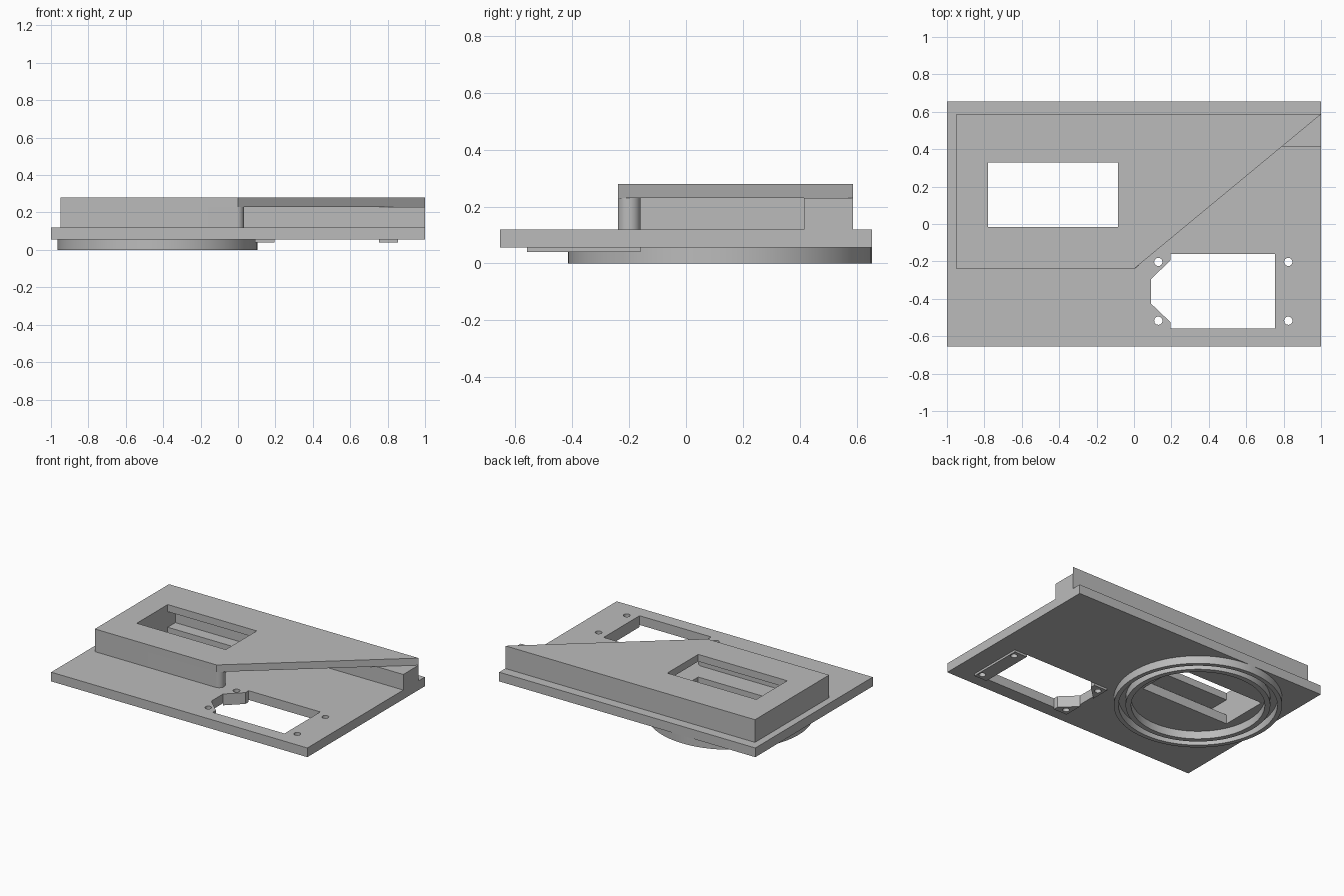
import bpy
import bmesh
from math import sin, cos, pi, radians

cube = bpy.data.objects.get("Cube")
if cube:
    bpy.data.objects.remove(cube, do_unlink=True)

grey = bpy.data.materials.new("plain_grey")
grey.use_nodes = True
COLOR = (0.5, 0.5, 0.5, 1)
grey.diffuse_color = COLOR
grey.node_tree.nodes["Principled BSDF"].inputs["Base Color"].default_value = COLOR


def rect(x0, x1, y0, y1):
    return [(x0, y0), (x1, y0), (x1, y1), (x0, y1)]


def arc(cx, cy, r, start=0, sweep=2 * pi, n=64):
    return [(cx + r * cos(start + sweep * i / n), cy + r * sin(start + sweep * i / n))
            for i in range(n)]


def slab(name, z0, z1, outline, holes=()):
    """Extrude a flat outline with holes between two heights."""
    curve = bpy.data.curves.new(name, 'CURVE')
    curve.dimensions = '2D'
    curve.fill_mode = 'BOTH'
    curve.extrude = (z1 - z0) / 2
    for loop in [outline, *holes]:
        spline = curve.splines.new('POLY')
        spline.points.add(len(loop) - 1)
        for point, (x, y) in zip(spline.points, loop):
            point.co = (x, y, 0, 1)
        spline.use_cyclic_u = True
    temp = bpy.data.objects.new(name + "_profile", curve)
    bpy.context.collection.objects.link(temp)
    bpy.context.view_layer.update()
    deps = bpy.context.evaluated_depsgraph_get()
    mesh = bpy.data.meshes.new_from_object(temp.evaluated_get(deps))
    bpy.data.objects.remove(temp, do_unlink=True)

    # Weld the caps to the sides and keep only the corners sharp
    bm = bmesh.new()
    bm.from_mesh(mesh)
    bmesh.ops.remove_doubles(bm, verts=bm.verts, dist=0.0001)
    bmesh.ops.recalc_face_normals(bm, faces=bm.faces)
    bmesh.ops.translate(bm, verts=bm.verts, vec=(0, 0, (z0 + z1) / 2))
    for f in bm.faces:
        f.smooth = True
        f.material_index = 0
    for e in bm.edges:
        e.smooth = len(e.link_faces) == 2 and e.calc_face_angle() < radians(30)
    bm.to_mesh(mesh)
    bm.free()
    mesh.name = name
    mesh.materials.clear()
    mesh.materials.append(grey)
    obj = bpy.data.objects.new(name, mesh)
    bpy.context.collection.objects.link(obj)
    return obj


BOTTOM, DECK, ROOF, TOP = 0.055, 0.12, 0.23, 0.28
FRONT, BACK, LEFT = -0.24, 0.587, -0.95
window = rect(-0.78, -0.085, -0.015, 0.33)

# Cutout with two chamfered corners, and its screw holes
cutout = [(0.195, -0.16), (0.195, -0.195), (0.09, -0.295), (0.09, -0.425),
          (0.195, -0.525), (0.195, -0.56), (0.755, -0.56), (0.755, -0.16)]
screws = {(x, y): arc(x, y, 0.022, n=24) for x in (0.13, 0.825) for y in (-0.203, -0.517)}

# Base plate
slab("base_plate", BOTTOM, DECK, rect(-1, 1, -0.655, 0.655),
     [window, cutout, *screws.values()])

# U-shaped wall: front rail with rounded end, side wall, back rail
wall = [(LEFT, FRONT), *arc(-0.008, -0.2, 0.04, -pi / 2, pi, 16), (-0.008, -0.16),
        (-0.78, -0.16), (-0.78, 0.415), (1, 0.415), (1, BACK), (LEFT, BACK)]
slab("side_walls", DECK, ROOF, wall)

# Lid with a diagonal edge
slab("lid", ROOF, TOP, [(LEFT, FRONT), (0, FRONT), (1, BACK), (LEFT, BACK)], [window])

# Concentric rings below the plate
for name, outer, inner in (("outer_ring", 0.535, 0.505), ("inner_ring", 0.46, 0.425)):
    slab(name, 0, BOTTOM, arc(-0.43, 0.12, outer, n=96), [arc(-0.43, 0.12, inner, n=96)])

# Thin pads around the screw holes below the plate
PAD = 0.04
slab("right_pad", PAD, BOTTOM, rect(0.755, 0.855, -0.56, -0.16),
     [loop for (x, y), loop in screws.items() if x > 0.5])
for name, y0, y1, y2, hole in (("back_corner_pad", -0.16, -0.195, -0.295, -0.203),
                               ("front_corner_pad", -0.56, -0.525, -0.425, -0.517)):
    slab(name, PAD, BOTTOM, [(0.09, y0), (0.195, y0), (0.195, y1), (0.09, y2)],
         [screws[(0.13, hole)]])
